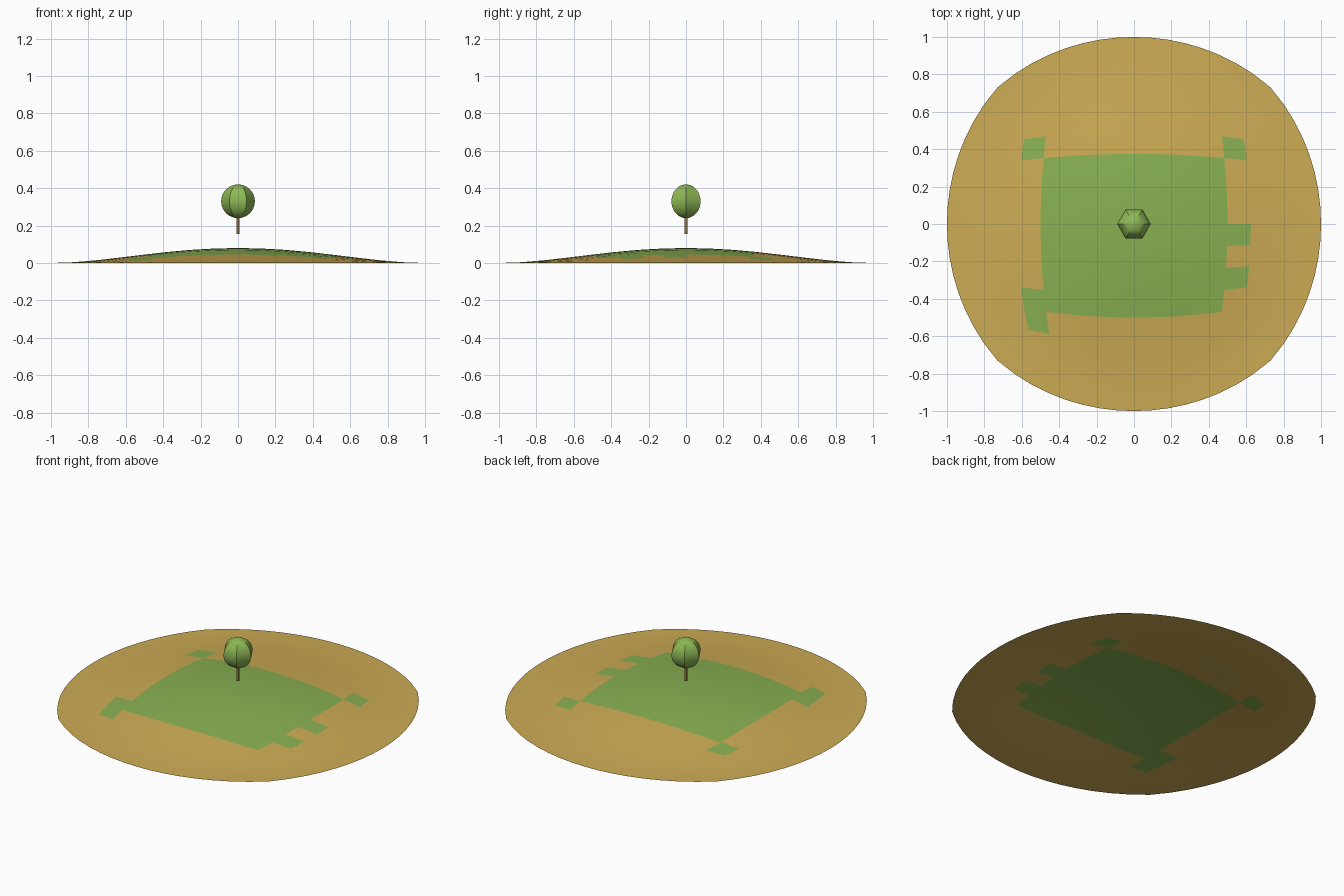
import bpy, bmesh, math

if "Cube" in bpy.data.objects:
    bpy.data.objects.remove(bpy.data.objects["Cube"])


def material(name, rgb):
    m = bpy.data.materials.new(name)
    m.diffuse_color = (*rgb, 1)
    m.use_nodes = True
    m.node_tree.nodes["Principled BSDF"].inputs["Base Color"].default_value = m.diffuse_color
    return m


def make_object(name, bm, mats):
    mesh = bpy.data.meshes.new(name)
    bm.to_mesh(mesh)
    bm.free()
    for m in mats:
        mesh.materials.append(m)
    ob = bpy.data.objects.new(name, mesh)
    bpy.context.collection.objects.link(ob)
    return ob


def smooth(ob, angle):
    bpy.ops.object.select_all(action='DESELECT')
    ob.select_set(True)
    bpy.context.view_layer.objects.active = ob
    bpy.ops.object.shade_smooth_by_angle(angle=math.radians(angle))


sand = material("sand", (0.61, 0.41, 0.09))
grass = material("grass green", (0.25, 0.44, 0.085))
leaf = material("leaf green", (0.27, 0.48, 0.09))
wood = material("trunk brown", (0.45, 0.27, 0.09))

# Island: a square grid rounded into a disc and raised to a low mound
N = 16
K = 0.467
extra_grass = {(3, 11), (12, 11), (12, 7), (12, 5), (3, 4), (3, 3)}


def island_point(i, j):
    u, v = 2 * i / N - 1, 2 * j / N - 1
    x, y = u * math.sqrt(1 - K * v * v), v * math.sqrt(1 - K * u * u)
    return x, y, 0.08 * max(0, 1 - x * x - y * y) ** 2


bm = bmesh.new()
grid = [[bm.verts.new(island_point(i, j)) for j in range(N + 1)] for i in range(N + 1)]
for i in range(N):
    for j in range(N):
        f = bm.faces.new((grid[i][j], grid[i + 1][j], grid[i + 1][j + 1], grid[i][j + 1]))
        # Grass patch: central block plus a few stray cells
        if (4 <= i <= 11 and 4 <= j <= 10) or (i, j) in extra_grass:
            f.material_index = 1
smooth(make_object("island", bm, [sand, grass]), 30)

# Tree crown: six-sided ball with many rings, corners towards front and back
bm = bmesh.new()
bmesh.ops.create_uvsphere(bm, u_segments=6, v_segments=24, radius=0.09)
for v in bm.verts:
    x, y, z = v.co
    v.co = (-y, x, z + 0.33)
bmesh.ops.recalc_face_normals(bm, faces=bm.faces)
smooth(make_object("tree_crown", bm, [leaf]), 30)

# Tree trunk, floating just above the mound
bm = bmesh.new()
bmesh.ops.create_cone(bm, cap_ends=True, segments=6, radius1=0.009, radius2=0.009, depth=0.105)
for v in bm.verts:
    v.co.z += 0.2075
make_object("tree_trunk", bm, [wood])
